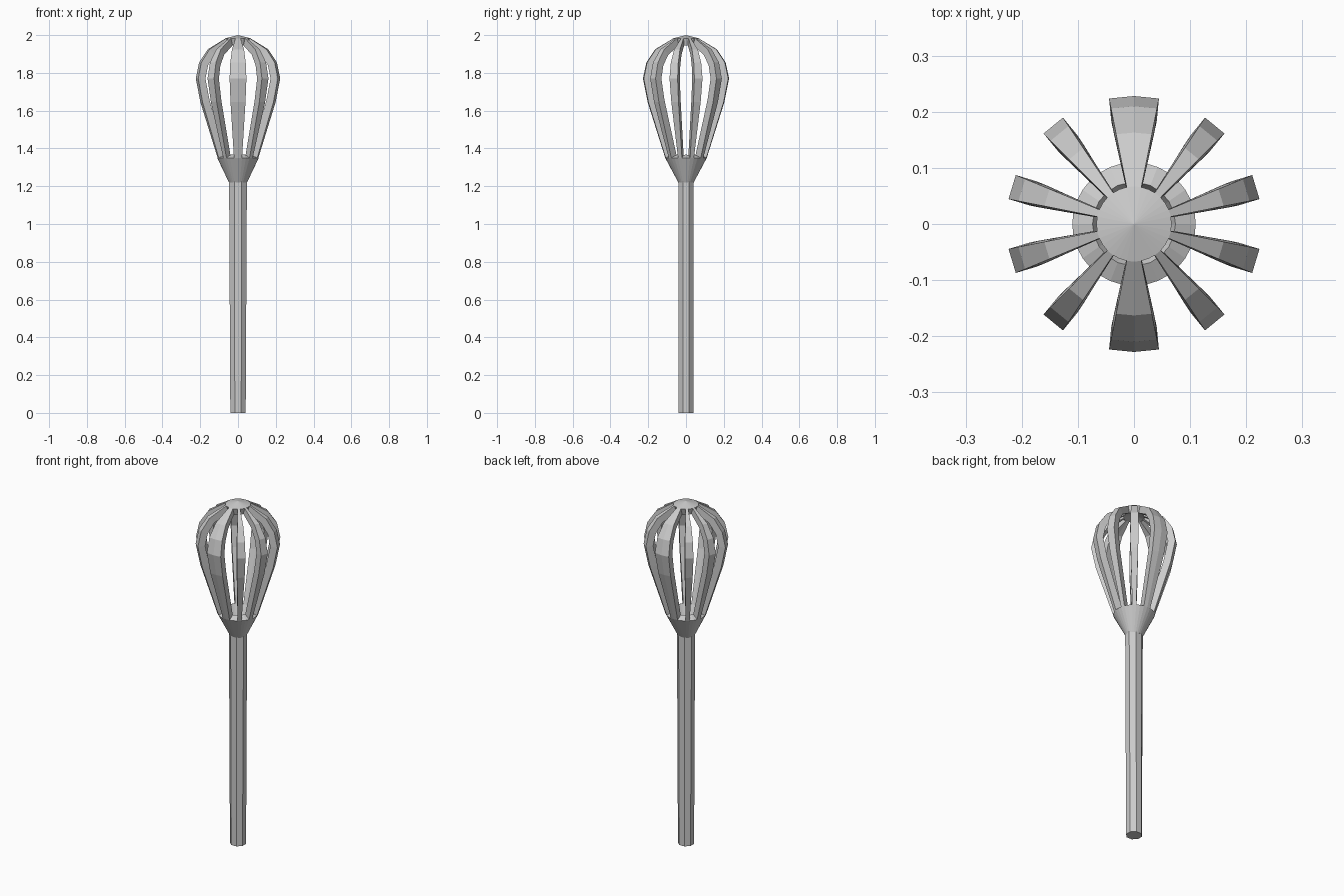
import bpy, bmesh
from math import sin, cos, pi

if "Cube" in bpy.data.objects:
    bpy.data.objects.remove(bpy.data.objects["Cube"])

SEG = 32  # angular steps of the whisk head


def finish(bm, name):
    bmesh.ops.recalc_face_normals(bm, faces=bm.faces)
    me = bpy.data.meshes.new(name)
    bm.to_mesh(me)
    bm.free()
    ob = bpy.data.objects.new(name, me)
    bpy.context.collection.objects.link(ob)
    return ob


# Handle: tapered, slightly flattened octagonal rod
bm = bmesh.new()
rings = []
for z, rx, ry in ((0, 0.044, 0.043), (1.225, 0.051, 0.043)):
    rings.append([bm.verts.new((rx * cos((i + .5) * pi / 4), ry * sin((i + .5) * pi / 4), z))
                  for i in range(8)])
for i in range(8):
    j = (i + 1) % 8
    bm.faces.new((rings[0][i], rings[0][j], rings[1][j], rings[1][i]))
bm.faces.new(rings[0])
bm.faces.new(rings[1])
finish(bm, "handle")

# Whisk head: collar cone, strips and top cap as one shell (radius, height, y squash)
profile = [(0.048, 1.22, 0.85), (0.11, 1.35, 1), (0.203, 1.645, 1), (0.228, 1.77, 1),
           (0.21, 1.855, 1), (0.163, 1.925, 1), (0.067, 1.983, 1)]
# Angular steps of the right half that carry a strip, mirrored to the left half
right = {1, 4, 7, -2, -5, -8}
strips = {k % SEG for k in right} | {(15 - k) % SEG for k in right}

bm = bmesh.new()
rings = []
for r, z, s in profile:
    rings.append([bm.verts.new((r * cos(2 * pi * i / SEG), s * r * sin(2 * pi * i / SEG), z))
                  for i in range(SEG)])
top = bm.verts.new((0, 0, 2))
for i in range(SEG):
    j = (i + 1) % SEG
    for n in range(len(rings) - 1):
        if n == 0 or i in strips:
            a, b = rings[n], rings[n + 1]
            bm.faces.new((a[i], a[j], b[j], b[i]))
    bm.faces.new((rings[-1][i], rings[-1][j], top))
bmesh.ops.delete(bm, geom=[v for v in bm.verts if not v.link_faces], context='VERTS')
bmesh.ops.recalc_face_normals(bm, faces=bm.faces)
head = finish(bm, "whisk_head")
mod = head.modifiers.new("thickness", 'SOLIDIFY')
mod.thickness = 0.04
mod.offset = -1
